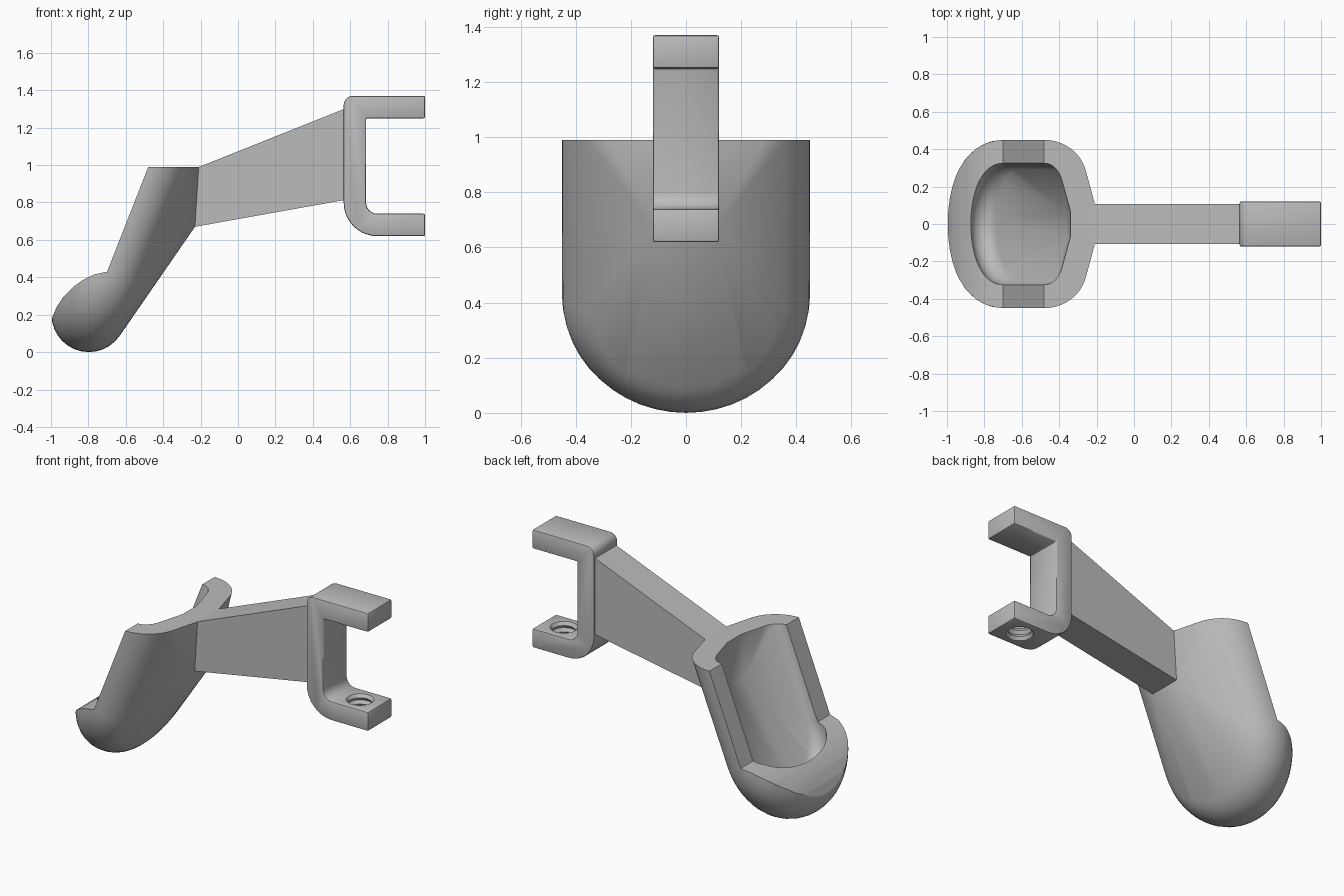
import bpy, bmesh
from math import sin, cos, pi, radians
from mathutils import Vector

cube = bpy.data.objects.get("Cube")
if cube:
    bpy.data.objects.remove(cube, do_unlink=True)

grey = bpy.data.materials.new("plain grey")
grey.use_nodes = True
grey.diffuse_color = (0.5, 0.5, 0.5, 1)
grey.node_tree.nodes["Principled BSDF"].inputs["Base Color"].default_value = (0.5, 0.5, 0.5, 1)


def to_object(name, bm):
    bmesh.ops.recalc_face_normals(bm, faces=bm.faces[:])
    mesh = bpy.data.meshes.new(name)
    bm.to_mesh(mesh)
    bm.free()
    mesh.materials.append(grey)
    obj = bpy.data.objects.new(name, mesh)
    bpy.context.collection.objects.link(obj)
    return obj


def hull(name, points):
    bm = bmesh.new()
    for p in points:
        bm.verts.new(p)
    bmesh.ops.remove_doubles(bm, verts=bm.verts[:], dist=0.0005)
    res = bmesh.ops.convex_hull(bm, input=bm.verts[:])
    junk = {v for v in res["geom_interior"] + res["geom_unused"] if isinstance(v, bmesh.types.BMVert)}
    bmesh.ops.delete(bm, geom=list(junk), context="VERTS")
    return to_object(name, bm)


def slab(name, profile, half):
    """Extrude an x-z outline across y."""
    bm = bmesh.new()
    face = bm.faces.new([bm.verts.new((x, -half, z)) for x, z in profile])
    new = bmesh.ops.extrude_face_region(bm, geom=[face])["geom"]
    bmesh.ops.translate(bm, vec=(0, 2 * half, 0), verts=[v for v in new if isinstance(v, bmesh.types.BMVert)])
    return to_object(name, bm)


def corner(cx, cz, r, start, end, n=10):
    """Points of a rounded corner, angles in degrees."""
    angles = [radians(start + (end - start) * i / n) for i in range(n + 1)]
    return [(cx + r * cos(a), cz + r * sin(a)) for a in angles]


def apply_modifiers(obj):
    graph = bpy.context.evaluated_depsgraph_get()
    mesh = bpy.data.meshes.new_from_object(obj.evaluated_get(graph))
    obj.modifiers.clear()
    obj.data = mesh


def cut(obj, *cutters):
    for c in cutters:
        mod = obj.modifiers.new("cut", "BOOLEAN")
        mod.operation, mod.solver, mod.object = "DIFFERENCE", "EXACT", c
    apply_modifiers(obj)
    for c in cutters:
        bpy.data.objects.remove(c, do_unlink=True)


def smooth(obj, angle):
    bpy.ops.object.select_all(action="DESELECT")
    obj.select_set(True)
    bpy.context.view_layer.objects.active = obj
    bpy.ops.object.shade_smooth_by_angle(angle=radians(angle))


# Scoop: a ball swept round a tilted half circle, drawn up to a flat top
AXIS = Vector((0.39, 0, 0.92))
CENTRE = Vector((-0.70, 0, 0.43))
SWEEP, TOP = 0.25, 0.99


def scoop_points(ball, back, half_back, knee):
    pts = []
    for i in range(25):
        t = -pi / 2 + pi * i / 24
        side = Vector((0, 1, 0)) * sin(t) - AXIS * cos(t)
        for j in range(33):
            a = 2 * pi * j / 32
            d = side * cos(a) + Vector((AXIS.z, 0, -AXIS.x)) * sin(a)
            pts.append(CENTRE + side * SWEEP + d * ball)
    width = SWEEP + ball
    for s in (-1, 1):
        for i in range(13):
            a = pi / 2 * i / 12
            pts.append(Vector((-0.48 + (back + 0.44) * sin(a), s * (half_back + 0.12 + (width - half_back - 0.12) * cos(a)), TOP)))
        pts += [Vector((back, s * half_back, TOP)), Vector((knee[0], s * half_back, knee[1]))]
    return pts


scoop = hull("scoop", scoop_points(0.2, -0.21, 0.11, (-0.23, 0.67)))
inner = scoop_points(0.075, -0.34, 0.07, (-0.36, 0.72))
cavity = hull("cavity_cutter", inner + [p + Vector((0, 0, 1)) for p in inner])
mouth = slab("mouth_cutter", [
    (-0.48, 1.2), (-0.48, TOP), (-0.70, 0.43), (-0.77, 0.415), (-0.83, 0.385), (-0.88, 0.35),
    (-0.93, 0.30), (-0.97, 0.24), (-1.0, 0.17), (-1.2, 0.17), (-1.2, 1.2)], 0.6)
cut(scoop, mouth, cavity)
smooth(scoop, 25)

# Tapered arm
arm = slab("arm", [(-0.23, 0.67), (0.58, 0.815), (0.58, 1.305), (-0.21, TOP)], 0.107)

# Bracket with rounded outer corners
bracket = slab("bracket",
               [(1, 1.25), (1, 1.37)] + corner(0.615, 1.32, 0.05, 90, 180)
               + corner(0.745, 0.80, 0.18, 180, 270)
               + [(1, 0.62), (1, 0.74)] + corner(0.745, 0.80, 0.06, 270, 180) + [(0.685, 1.25)], 0.12)
bevel = bracket.modifiers.new("soft edges", "BEVEL")
bevel.width, bevel.segments, bevel.limit_method = 0.008, 2, "ANGLE"
bevel.angle_limit = radians(40)
apply_modifiers(bracket)

# Threaded screw hole, turned as stacked rings
bm = bmesh.new()
rings = []
for k in range(9):
    r = 0.08 if k % 2 else 0.066
    z = 0.60 + 0.02 * k
    rings.append([bm.verts.new((0.86 + r * cos(2 * pi * i / 40), r * sin(2 * pi * i / 40), z)) for i in range(40)])
for a, b in zip(rings, rings[1:]):
    for i in range(40):
        j = (i + 1) % 40
        bm.faces.new((a[i], a[j], b[j], b[i]))
bm.faces.new(rings[0])
bm.faces.new(rings[-1])
cut(bracket, to_object("thread_cutter", bm))
smooth(bracket, 35)
